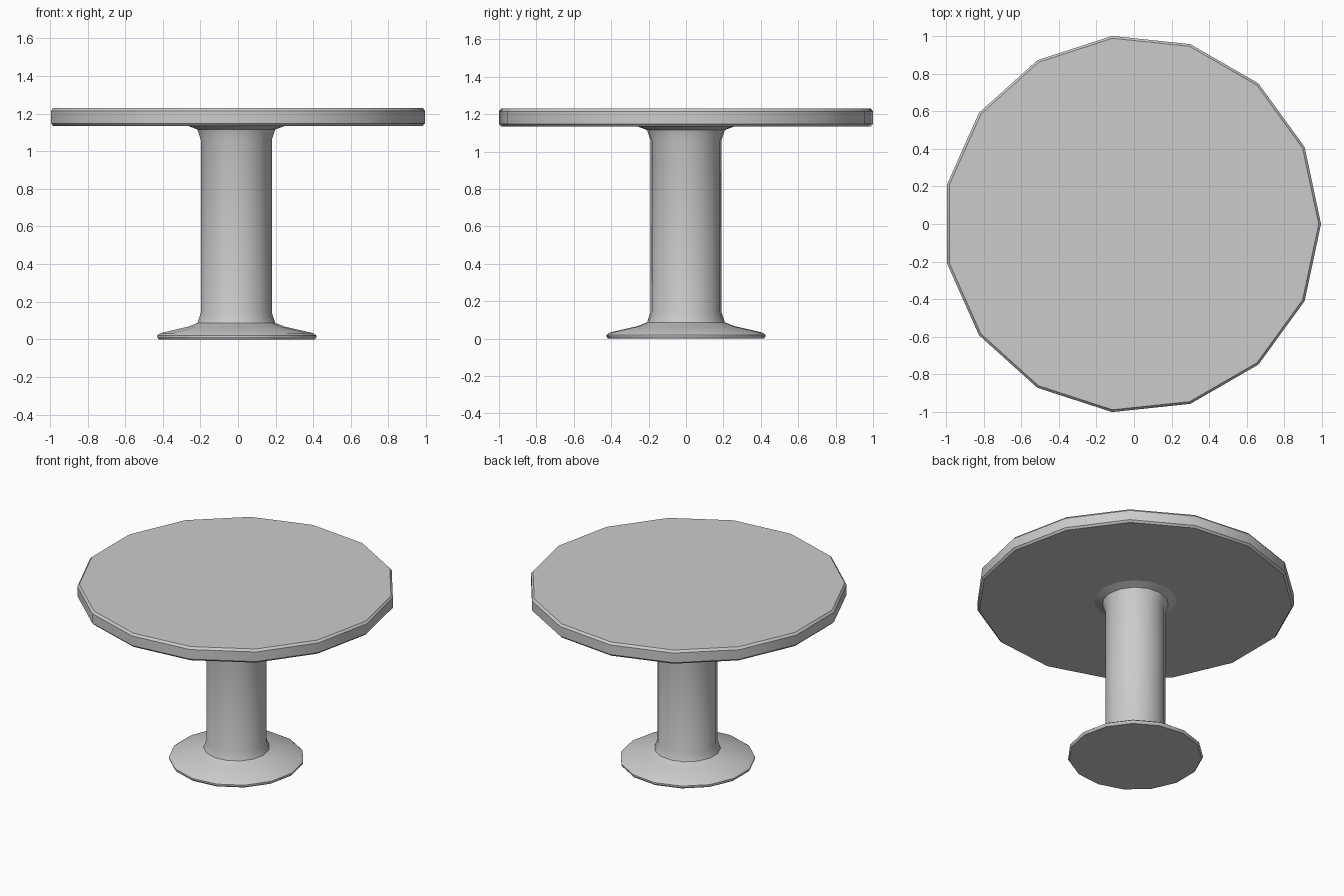
import bpy
import bmesh
from math import cos, sin, pi, radians

if "Cube" in bpy.data.objects:
    bpy.data.objects.remove(bpy.data.objects["Cube"])

SIDES = 15
OFFSET_X = -0.011  # odd-sided rings are centred by their bounds


def lathe(name, profile):
    """Revolve (radius, z) points into a closed 15-sided solid."""
    bm = bmesh.new()
    rings = []
    for r, z in profile:
        rings.append([bm.verts.new((OFFSET_X + r * cos(2 * pi * i / SIDES),
                                    r * sin(2 * pi * i / SIDES), z))
                      for i in range(SIDES)])
    for low, high in zip(rings, rings[1:]):
        for i in range(SIDES):
            j = (i + 1) % SIDES
            bm.faces.new((low[i], low[j], high[j], high[i]))
    bm.faces.new(rings[0][::-1])
    bm.faces.new(rings[-1])
    mesh = bpy.data.meshes.new(name)
    bm.to_mesh(mesh)
    bm.free()
    obj = bpy.data.objects.new(name, mesh)
    bpy.context.collection.objects.link(obj)
    bpy.ops.object.select_all(action='DESELECT')
    obj.select_set(True)
    bpy.context.view_layer.objects.active = obj
    bpy.ops.object.shade_smooth_by_angle(angle=radians(30))
    return obj


# Round top with chamfered rims
lathe("table_top", [(0.993, 1.135), (1.0055, 1.148), (1.0055, 1.215), (0.993, 1.23)])

# Pedestal: foot disc, column and flared collar under the top
lathe("pedestal", [(0.42, 0.0), (0.428, 0.012), (0.428, 0.02), (0.41, 0.033),
                   (0.26, 0.067), (0.209, 0.087), (0.191, 0.14),
                   (0.191, 1.06), (0.209, 1.115), (0.264, 1.136)])
